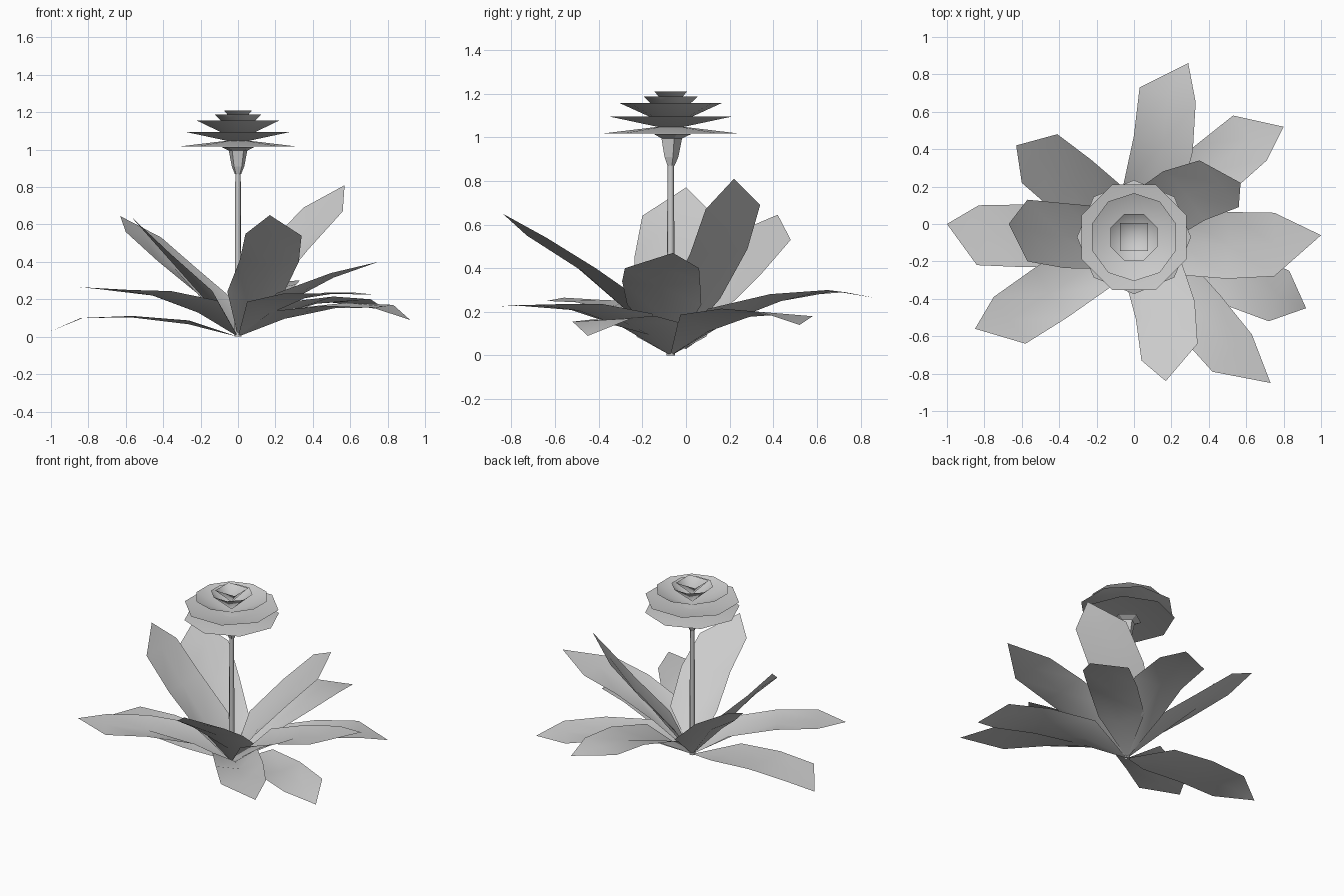
import bpy, math
from mathutils import Vector

if "Cube" in bpy.data.objects:
    bpy.data.objects.remove(bpy.data.objects["Cube"])

BASE = Vector((0, -0.07, 0))


def make(name, verts, faces, smooth=True):
    me = bpy.data.meshes.new(name)
    me.from_pydata([tuple(v) for v in verts], [], faces)
    for p in me.polygons:
        p.use_smooth = smooth
    ob = bpy.data.objects.new(name, me)
    bpy.context.collection.objects.link(ob)
    return ob


def leaf(name, left, right, tip, bulge=0.055, fold=0.07, bow=0.0):
    """Single-sheet leaf: base point, channelled rows with a midrib, flat tip."""
    left, right, tip = Vector(left), Vector(right), Vector(tip)
    mid, half = (left + right) / 2, (right - left) / 2
    normal = half.cross(mid - BASE).normalized()
    if normal.z < 0:
        normal = -normal
    verts = [BASE]
    for t, w, f in ((0.32, 1.0, 1), (0.68, 1.05, 0.4), (1, 1, 0)):
        c = BASE.lerp(mid, t)
        c.z += bulge * 4 * t * (1 - t)
        if t < 1:
            c += half * bow
        lift = normal * fold * f
        verts += [c - half * w + lift, c, c + half * w + lift]
    verts.append(tip)
    faces = [(0, 2, 1), (0, 3, 2), (7, 8, 10), (8, 9, 10)]
    for k in (1, 4):
        faces += [(k, k + 1, k + 4, k + 3), (k + 1, k + 2, k + 5, k + 4)]
    make(name, verts, faces)


def lathe(name, rings, sides, phase=0.0, smooth=True):
    """Open revolved shell; a zero radius closes it to a point."""
    verts, faces, prev = [], [], None
    for r, z in rings:
        n = 1 if r == 0 else sides
        cur = [len(verts) + i for i in range(n)]
        for i in range(n):
            a = 2 * math.pi * i / sides + phase
            verts.append(BASE + Vector((r * math.cos(a), r * math.sin(a), z)))
        if prev:
            for i in range(sides):
                j = (i + 1) % sides
                q = [prev[i % len(prev)], prev[j % len(prev)],
                     cur[j % n], cur[i % n]]
                faces.append(list(dict.fromkeys(q)))
        prev = cur
    make(name, verts, faces, smooth)


# Low spreading leaves: left shoulder, right shoulder, tip
leaf("leaf_back", (0.03, 0.73, 0.29), (0.33, 0.65, 0.30), (0.29, 0.86, 0.265), bow=0.25)
leaf("leaf_back_right", (0.53, 0.58, 0.18), (0.71, 0.34, 0.20), (0.80, 0.52, 0.14))
leaf("leaf_right", (0.75, 0.06, 0.40), (0.75, -0.28, 0.40), (1.0, -0.06, 0.47), 0.05, 0.07, 0.1)
leaf("leaf_right_front", (0.83, -0.25, 0.17), (0.72, -0.52, 0.155), (0.92, -0.45, 0.09), 0.05, 0.05)
leaf("leaf_front_right", (0.63, -0.59, 0.235), (0.42, -0.79, 0.23), (0.73, -0.85, 0.225))
leaf("leaf_left_front", (-0.58, -0.64, 0.25), (-0.75, -0.39, 0.255), (-0.85, -0.56, 0.265))
leaf("leaf_left", (-0.84, -0.22, 0.10), (-0.83, 0.10, 0.10), (-1.0, 0.0, 0.03), 0.04, 0.02)

# Upright leaves
leaf("upright_front", (0.34, -0.64, 0.54), (0.04, -0.73, 0.55), (0.17, -0.84, 0.65), 0.02, 0.06, -0.28)
leaf("upright_right", (0.35, 0.34, 0.69), (0.56, 0.09, 0.67), (0.57, 0.22, 0.81), 0, 0.05, -0.3)
leaf("upright_left", (-0.57, -0.20, 0.64), (-0.57, 0.13, 0.64), (-0.67, 0.0, 0.77), 0, 0.06, -0.1)
leaf("upright_back_left", (-0.60, 0.22, 0.56), (-0.41, 0.48, 0.53), (-0.63, 0.42, 0.645), 0, 0.06)

# Stem, calyx and flared sepals
lathe("stem", [(0.02, 0), (0.015, 0.9)], 6, 0.3)
lathe("calyx", [(0.018, 0.87), (0.035, 0.91), (0.052, 0.995), (0.095, 1.015)], 5, 0.3, False)

# Stacked petal layers, each an open shallow cone
E = math.pi / 8
lathe("petals_lowest", [(0, 1.055), (0.305, 1.018)], 8)
lathe("petals_low", [(0, 1.035), (0.305, 1.095)], 8, E)
lathe("petals_middle", [(0, 1.05), (0.235, 1.157)], 10, math.pi / 2)
lathe("petals_inner", [(0, 1.07), (0.135, 1.187)], 8, E)
lathe("petals_centre", [(0, 1.12), (0.106, 1.21)], 4, math.pi / 4)
